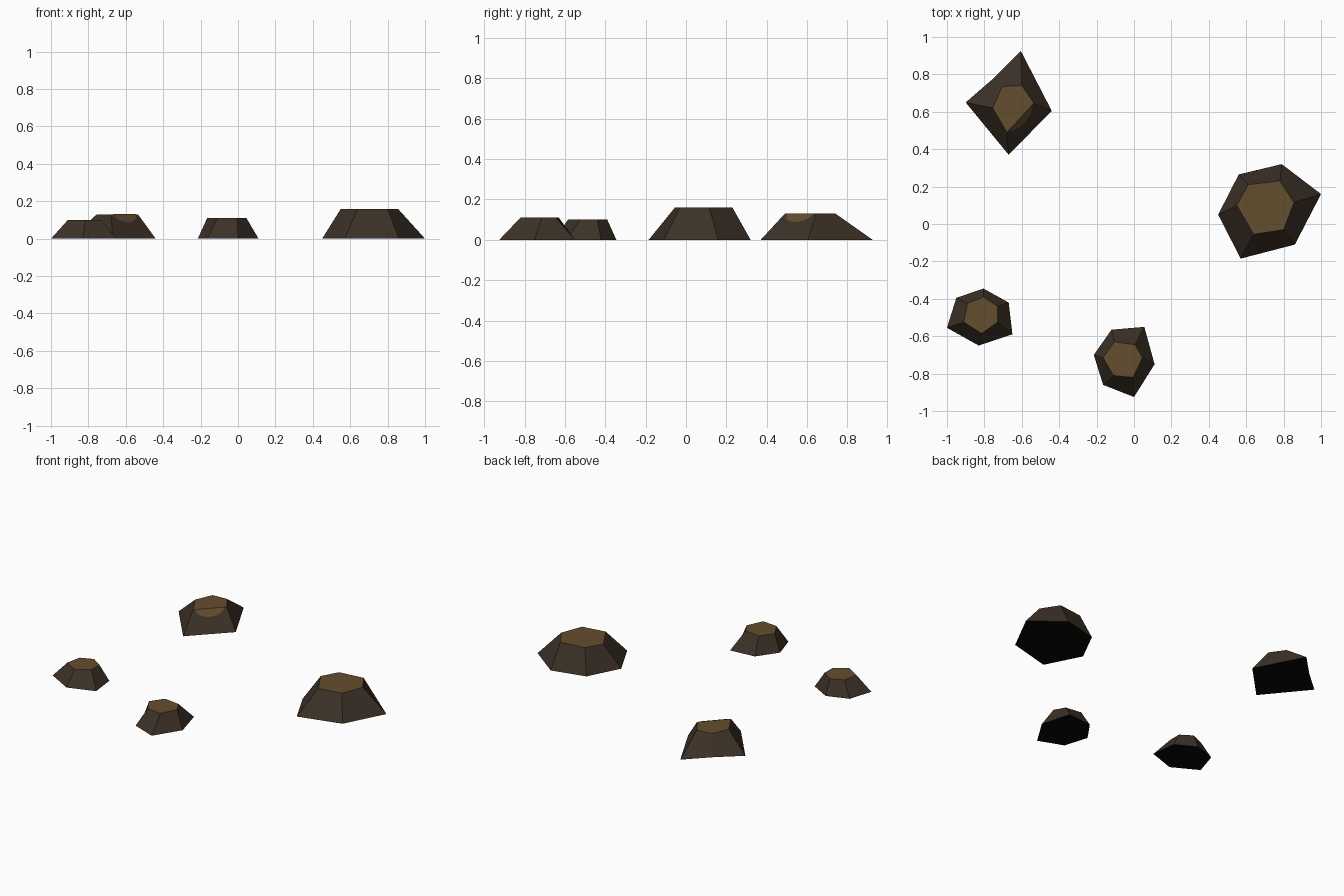
import bpy
import math
from mathutils import Vector

if "Cube" in bpy.data.objects:
    bpy.data.objects.remove(bpy.data.objects["Cube"])


def material(name, rgb):
    m = bpy.data.materials.new(name)
    m.diffuse_color = (*rgb, 1.0)
    m.use_nodes = True
    m.node_tree.nodes["Principled BSDF"].inputs["Base Color"].default_value = m.diffuse_color
    return m


STONE = material("dark stone", (0.045, 0.031, 0.020))
EARTH = material("brown earth", (0.127, 0.074, 0.028))
UNDER = material("black underside", (0.002, 0.002, 0.002))


def make_object(name, verts, faces, mats, indices):
    mesh = bpy.data.meshes.new(name)
    mesh.from_pydata(verts, [], faces)
    for m in mats:
        mesh.materials.append(m)
    for poly, i in zip(mesh.polygons, indices):
        poly.material_index = i
    obj = bpy.data.objects.new(name, mesh)
    bpy.context.collection.objects.link(obj)
    return obj


def rock(name, base, top, height):
    """Flat-topped mound; outlines run clockwise seen from above."""
    base, top = base[::-1], top[::-1]
    n = len(base)
    verts = [(x, y, 0) for x, y in base] + [(x, y, height) for x, y in top]
    faces = [(i, (i + 1) % n, n + (i + 1) % n, n + i) for i in range(n)]
    faces += [tuple(range(n, 2 * n)), tuple(reversed(range(n)))]
    make_object(name, verts, faces, [STONE, EARTH, UNDER], [0] * n + [1, 2])


# Four mounds
rock("large_right_rock",
     [(.45, .05), (.56, .265), (.79, .32), (1.0, .16), (.86, -.11), (.57, -.185)],
     [(.55, .10), (.61, .21), (.78, .23), (.855, .115), (.80, -.03), (.64, -.055)],
     0.16)
rock("small_left_rock",
     [(-1.0, -.555), (-.95, -.395), (-.805, -.345), (-.67, -.42), (-.65, -.59), (-.83, -.65)],
     [(-.91, -.525), (-.89, -.425), (-.805, -.39), (-.73, -.44), (-.73, -.525), (-.815, -.585)],
     0.10)
rock("small_front_rock",
     [(-.215, -.70), (-.12, -.565), (.055, -.55), (.11, -.75), (0, -.925), (-.165, -.86)],
     [(-.165, -.715), (-.105, -.63), (.005, -.645), (.045, -.715), (-.005, -.82), (-.11, -.81)],
     0.11)
rock("pointed_back_rock",
     [(-.90, .65), (-.75, .78), (-.605, .925), (-.44, .605), (-.555, .4875), (-.67, .37)],
     [(-.755, .62), (-.705, .735), (-.60, .74), (-.535, .645), (-.6075, .5675), (-.68, .49)],
     0.13)

# Half-round earth patch spilling over the front right slope of the back rock
a, b = Vector((-.68, .49, .13)), Vector((-.535, .645, .13))
down = Vector((-.555, .4875, 0)) - (a + b) / 2
normal = down.cross(b - a).normalized()
if normal.z < 0:
    normal = -normal
centre = (a + b) / 2 + normal * 0.002
arc = [centre + (b - a) * 0.42 * math.cos(t) + down * 0.33 * math.sin(t)
       for t in (math.pi * i / 12 for i in range(13))]
if (arc[6] - arc[0]).cross(arc[12] - arc[0]).dot(normal) < 0:
    arc.reverse()
make_object("earth_patch", arc, [tuple(range(13))], [EARTH], [0])
